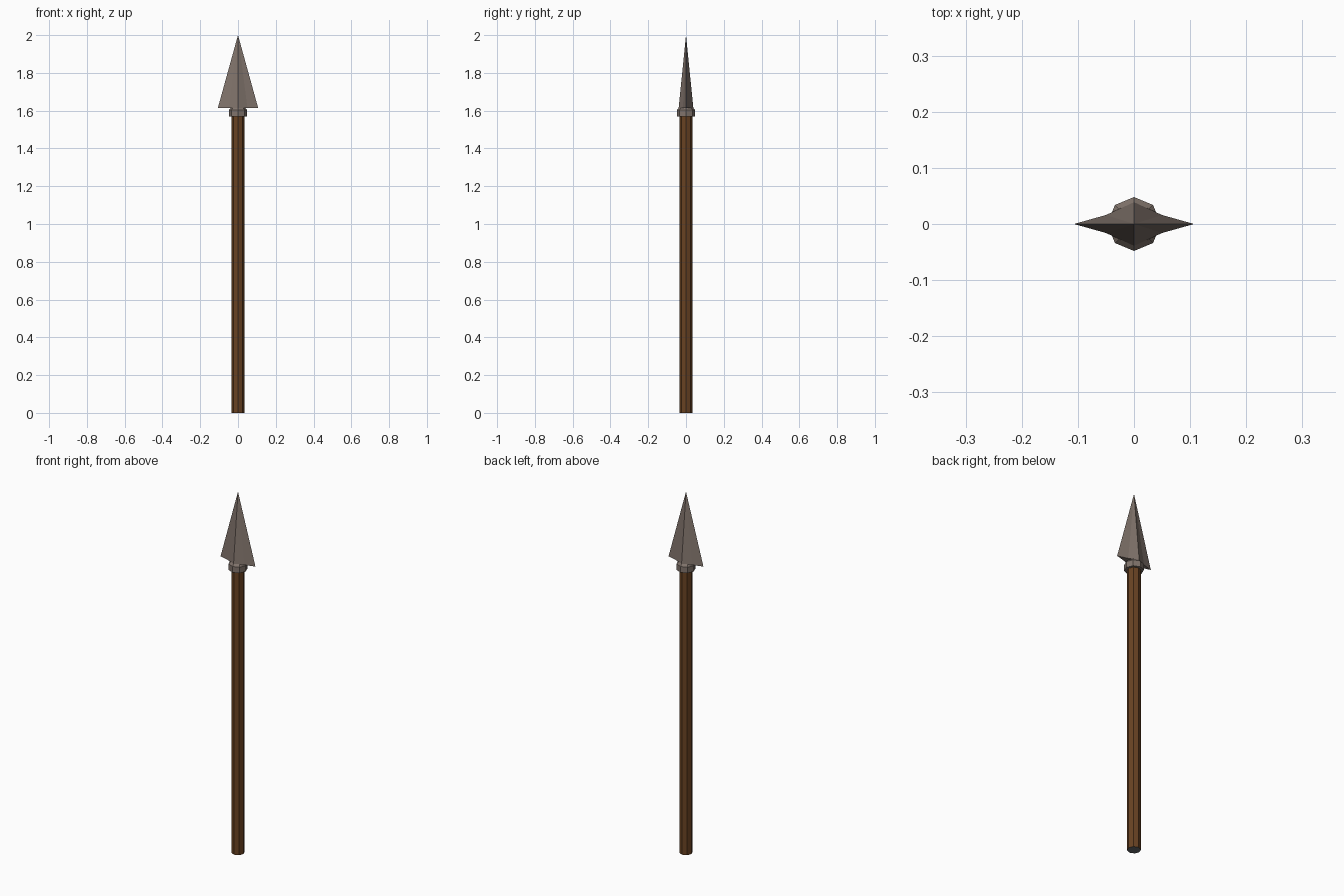
import bpy, math

if "Cube" in bpy.data.objects:
    bpy.data.objects.remove(bpy.data.objects["Cube"])


def material(name, rgb):
    m = bpy.data.materials.new(name)
    m.diffuse_color = (*rgb, 1)
    m.use_nodes = True
    m.node_tree.nodes["Principled BSDF"].inputs["Base Color"].default_value = m.diffuse_color
    return m


wood = material("dark wood", (0.14, 0.055, 0.016))
steel = material("warm steel", (0.22, 0.175, 0.15))
grey = material("end cap grey", (0.13, 0.14, 0.15))


def loft(name, rings, mats, tip=None):
    """Join equal-sized rings of points; close with end faces or a tip."""
    n = len(rings[0])
    verts = [p for r in rings for p in r]
    faces = [tuple(reversed(range(n)))]
    for k in range(len(rings) - 1):
        for i in range(n):
            j = (i + 1) % n
            faces.append((k * n + i, k * n + j, (k + 1) * n + j, (k + 1) * n + i))
    last = (len(rings) - 1) * n
    if tip:
        verts.append(tip)
        faces += [(last + i, last + (i + 1) % n, len(verts) - 1) for i in range(n)]
    else:
        faces.append(tuple(range(last, last + n)))
    me = bpy.data.meshes.new(name)
    me.from_pydata(verts, [], faces)
    for m in mats:
        me.materials.append(m)
    ob = bpy.data.objects.new(name, me)
    bpy.context.collection.objects.link(ob)
    return ob


def octagon(r, z):
    return [(r * math.cos(i * math.pi / 4), r * math.sin(i * math.pi / 4), z) for i in range(8)]


# shaft with a grey bottom end
shaft = loft("shaft", [octagon(0.034, 0), octagon(0.034, 1.59)], [wood, grey])
shaft.data.polygons[0].material_index = 1

# collar with a narrow neck under the blade
loft("collar", [octagon(0.048, 1.57), octagon(0.048, 1.603), octagon(0.038, 1.615)], [steel])

# blade: flat diamond with thin wings and a central ridge
section = [(0.107, 0), (0.05, 0.016), (0, 0.039), (-0.05, 0.016),
           (-0.107, 0), (-0.05, -0.016), (0, -0.039), (0.05, -0.016)]
loft("blade", [[(x, y, 1.613) for x, y in section]], [steel], tip=(0, 0, 2.0))
